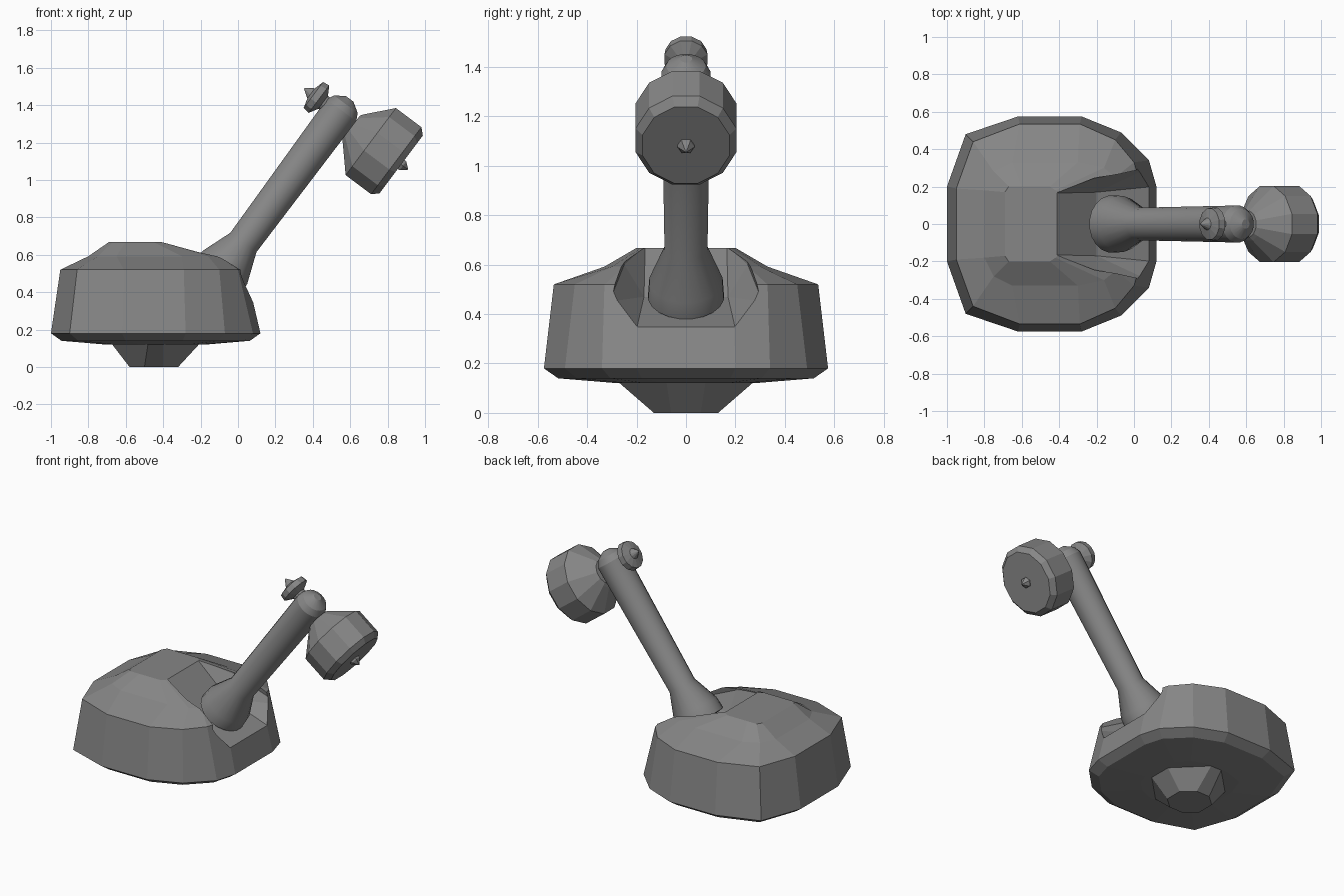
import bpy, bmesh, math
from mathutils import Vector

if "Cube" in bpy.data.objects:
    bpy.data.objects.remove(bpy.data.objects["Cube"])

grey = bpy.data.materials.new("mid_grey")
grey.diffuse_color = (0.24, 0.24, 0.24, 1)
grey.use_nodes = True
grey.node_tree.nodes["Principled BSDF"].inputs["Base Color"].default_value = grey.diffuse_color


def finish(bm, name):
    bmesh.ops.recalc_face_normals(bm, faces=bm.faces)
    me = bpy.data.meshes.new(name)
    bm.to_mesh(me)
    bm.free()
    me.materials.append(grey)
    ob = bpy.data.objects.new(name, me)
    bpy.context.collection.objects.link(ob)
    return ob


def activate(ob):
    bpy.ops.object.select_all(action='DESELECT')
    ob.select_set(True)
    bpy.context.view_layer.objects.active = ob


def loft(name, rings):
    """Skin closed rings of equal length and cap both ends."""
    bm = bmesh.new()
    vr = [[bm.verts.new(p) for p in r] for r in rings]
    n = len(vr[0])
    for a, b in zip(vr, vr[1:]):
        for i in range(n):
            j = (i + 1) % n
            bm.faces.new((a[i], a[j], b[j], b[i]))
    bm.faces.new(vr[0])
    bm.faces.new(vr[-1])
    return finish(bm, name)


def mirrored(half, z):
    """Half outline (y > 0) mirrored into a full ring at height z."""
    return ([(x, y, z) for x, y in half] +
            [(x, -y, z) for x, y in reversed(half)])


def lathe(name, origin, axis, profile, sides, ysc=1.0, smooth=False):
    """Revolve (distance, radius) pairs around an axis in the xz plane."""
    o, d = Vector(origin), Vector(axis).normalized()
    u, v = Vector((-d.z, 0, d.x)), Vector((0, ysc, 0))
    rings = []
    for t, r in profile:
        rings.append([o + d * t + (u * math.cos(a) + v * math.sin(a)) * max(r, 0.001)
                      for a in (2 * math.pi * (i + 0.5) / sides for i in range(sides))])
    ob = loft(name, rings)
    if smooth:
        activate(ob)
        bpy.ops.object.shade_smooth_by_angle(angle=math.radians(25))
    return ob


# Base body: stacked outlines
wide = [(.12, .2), (.08, .34), (-.07, .49), (-.28, .575), (-.62, .575), (-.9, .48), (-1, .2)]
rim = [(.04, .19), (.0, .33), (-.1, .45), (-.29, .535), (-.61, .535), (-.86, .44), (-.95, .19)]
shoulder = [(-.3, .13), (-.1, .25), (-.16, .3), (-.3, .33), (-.65, .33), (-.75, .28), (-.8, .18)]
crown = [(-.41, .15), (-.41, .17), (-.42, .18), (-.45, .2), (-.6, .2), (-.67, .2), (-.69, .17)]


def shrink(k):
    return [(-.44 + (x + .44) * k, y * k) for x, y in wide]


body = loft("base_body", [mirrored(shrink(.48), .12), mirrored(shrink(.9), .14),
                          mirrored(wide, .18), mirrored(rim, .52),
                          mirrored(shoulder, .592), mirrored(crown, .668)])

# Notch in the front of the base for the arm
bm = bmesh.new()
for x, y, z in [(-.42, .165, .675), (-.2, .17, .47), (.1, .2, .34), (.4, .2, .25),
                (-.2, .25, .6), (.1, .31, .45), (.4, .31, .45), (.03, .27, .6),
                (-.42, .165, .85), (.4, .27, .85)]:
    for s in (1, -1):
        bm.verts.new((x, y * s, z))
hull = bmesh.ops.convex_hull(bm, input=bm.verts)
bmesh.ops.delete(bm, geom=list({g for g in hull["geom_interior"]
                                if isinstance(g, bmesh.types.BMVert)}), context='VERTS')
cutter = finish(bm, "notch_cutter")
cutter.hide_render = True
mod = body.modifiers.new("notch", 'BOOLEAN')
mod.operation, mod.object, mod.solver = 'DIFFERENCE', cutter, 'EXACT'
activate(body)
bpy.ops.object.modifier_apply(modifier="notch")
bpy.data.objects.remove(cutter)

# Foot under the base
loft("foot", [mirrored([(-.32, .06), (-.4, .13), (-.5, .13), (-.58, .06)], 0),
              mirrored([(-.2, .08), (-.4, .28), (-.48, .28), (-.68, .08)], .13)])

# Arm with flared socket and domed tip
lathe("arm", (-.12, .0, .465), (.595, 0, .803),
      [(0, .11), (.008, .155), (.085, .15), (.25, .088), (1.13, .1), (1.17, .08), (1.205, .025)],
      20, 1.0, True)

# Knob on the back of the arm tip
lathe("rear_knob", (.415, 0, 1.445), (-.8, 0, .6),
      [(-.1, .04), (-.05, .045), (-.022, .095), (.015, .09), (.03, .035), (.075, .004)], 12, .95)

# Drum-shaped head and its centre spike
lathe("head", (.618, 0, 1.274), (.8, 0, -.6),
      [(-.015, .08), (.0, .1), (.115, .232), (.285, .232), (.318, .2)], 12, .91)
lathe("head_spike", (.872, 0, 1.083), (.8, 0, -.6), [(-.01, .036), (.012, .034), (.045, .003)], 6)
